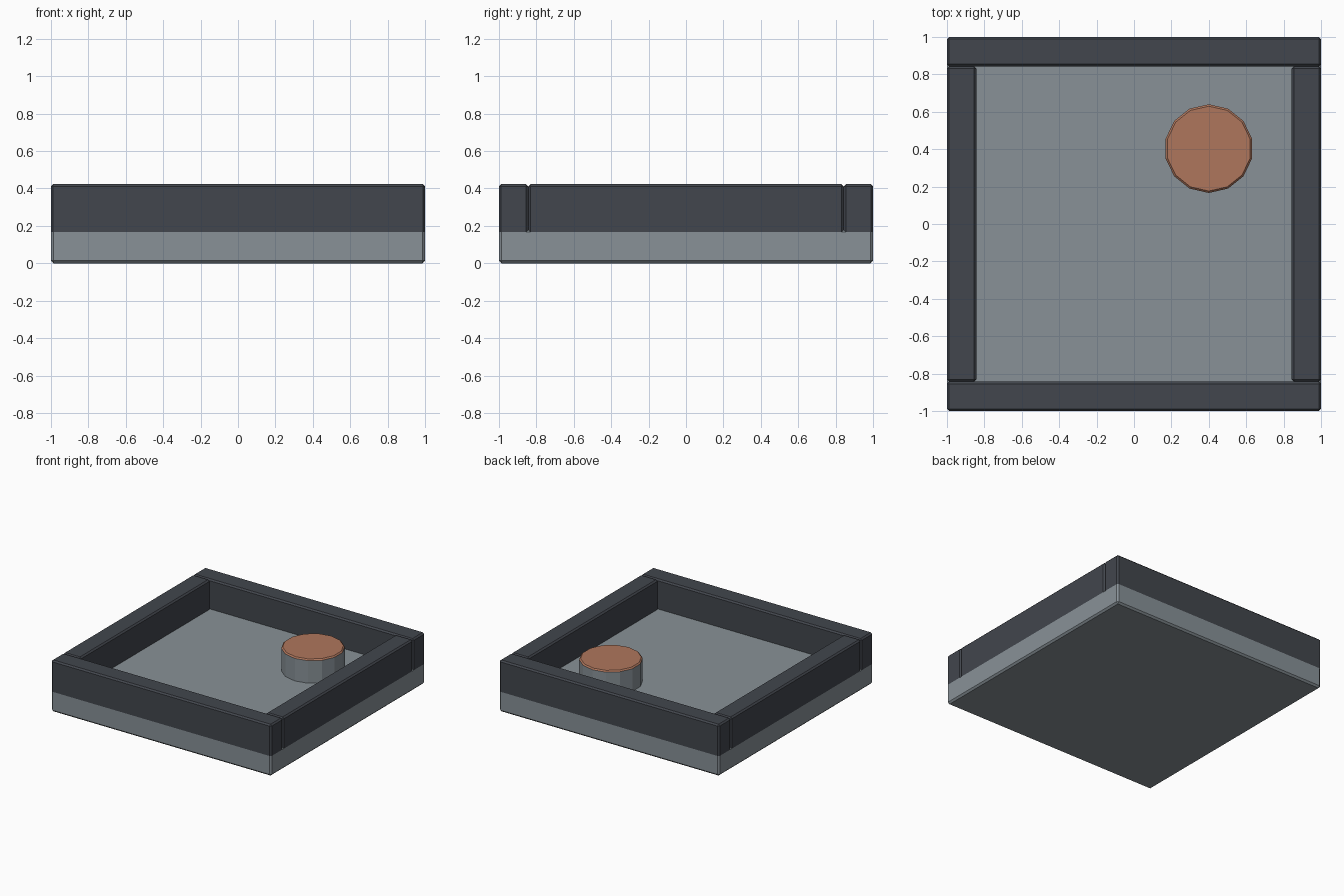
import bpy
import bmesh
import math
from mathutils import Matrix

if "Cube" in bpy.data.objects:
    bpy.data.objects.remove(bpy.data.objects["Cube"])


def make_material(name, rgb):
    mat = bpy.data.materials.new(name)
    mat.diffuse_color = (*rgb, 1.0)
    mat.use_nodes = True
    mat.node_tree.nodes["Principled BSDF"].inputs["Base Color"].default_value = mat.diffuse_color
    return mat


GREY = make_material("light grey", (0.246, 0.283, 0.309))
DARK = make_material("dark grey", (0.054, 0.061, 0.074))
COPPER = make_material("copper", (0.428, 0.181, 0.107))


def finish(bm, name, mats):
    bmesh.ops.recalc_face_normals(bm, faces=bm.faces)
    mesh = bpy.data.meshes.new(name)
    bm.to_mesh(mesh)
    bm.free()
    for mat in mats:
        mesh.materials.append(mat)
    obj = bpy.data.objects.new(name, mesh)
    bpy.context.collection.objects.link(obj)
    return obj


def bevelled_box(name, lo, hi, bevel, mat, keep_bottom=False):
    """Box from corner lo to corner hi with chamfered edges."""
    bm = bmesh.new()
    bmesh.ops.create_cube(bm, size=1.0)
    for v in bm.verts:
        v.co = [l + (c + 0.5) * (h - l) for c, l, h in zip(v.co, lo, hi)]
    edges = [e for e in bm.edges
             if not (keep_bottom and all(v.co.z < lo[2] + 1e-4 for v in e.verts))]
    bmesh.ops.bevel(bm, geom=edges, offset=bevel, segments=1,
                    profile=0.5, affect='EDGES')
    return finish(bm, name, [mat])


TOP, INNER, BEVEL = 0.423, 0.843, 0.014

# Base slab
bevelled_box("base_slab", (-1, -1, 0), (1, 1, 0.18), BEVEL, GREY)

# Rim walls, starting where the slab's straight side ends
for side, y0, y1 in (("front", -1, -INNER), ("back", INNER, 1)):
    bevelled_box(side + "_wall", (-1, y0, 0.166), (1, y1, TOP), 0.012, DARK, True)
for side, x0, x1 in (("left", -1, -INNER), ("right", INNER, 1)):
    bevelled_box(side + "_wall", (x0, -INNER, 0.166), (x1, INNER, TOP), 0.012, DARK, True)

# Round vent: 14-sided, grey sides and copper cap
bm = bmesh.new()
z0, z1, radius, sides = 0.15, 0.375, 0.237, 14
ring = [bm.verts.new((0.4 + radius * math.sin(2 * math.pi * i / sides),
                      0.403 + radius * math.cos(2 * math.pi * i / sides), z0))
        for i in range(sides)]
base = bm.faces.new(ring)
ext = bmesh.ops.extrude_face_region(bm, geom=[base], use_keep_orig=True)
for v in ext["geom"]:
    if isinstance(v, bmesh.types.BMVert):
        v.co.z = z1
rim = [e for e in bm.edges if all(v.co.z > z1 - 1e-4 for v in e.verts)]
bmesh.ops.bevel(bm, geom=rim, offset=0.01, segments=1, profile=0.5, affect='EDGES')
bmesh.ops.recalc_face_normals(bm, faces=bm.faces)
for f in bm.faces:
    f.material_index = 1 if f.normal.z > 0.3 else 0
finish(bm, "round_vent", [GREY, COPPER])
